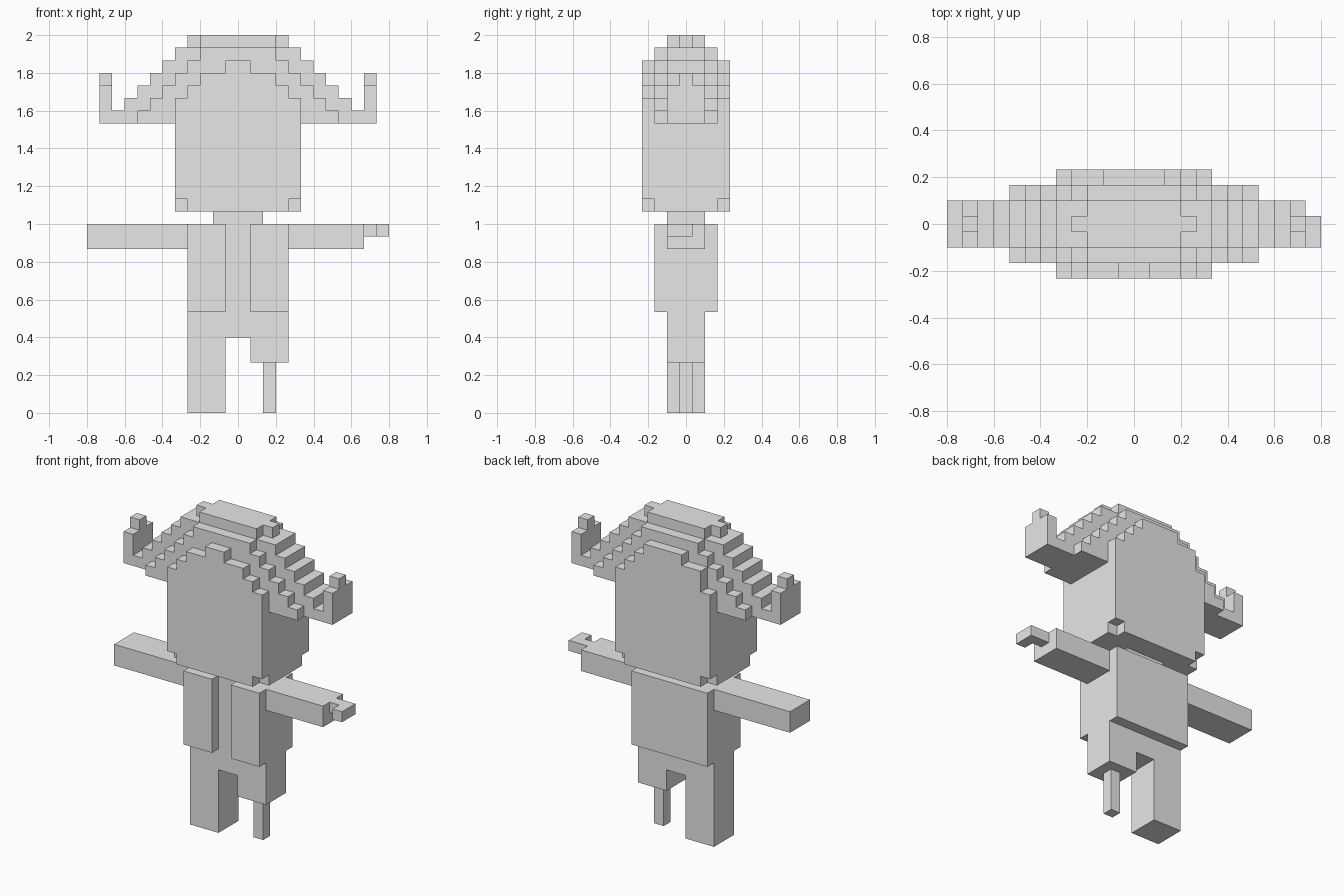
import bpy
import bmesh

if "Cube" in bpy.data.objects:
    bpy.data.objects.remove(bpy.data.objects["Cube"], do_unlink=True)

U = 2 / 30  # size of one block

grey = bpy.data.materials.new("plain_grey")
grey.use_nodes = True
grey.diffuse_color = (0.8, 0.8, 0.8, 1)
grey.node_tree.nodes["Principled BSDF"].inputs["Base Color"].default_value = (0.8, 0.8, 0.8, 1)


def slab(name, rows, y0, y1):
    """Extrude a stepped outline along y. Rows are (z0, z1, x0, x1), bottom up, in blocks."""
    right = [(x1, z) for z0, z1, x0, x1 in rows for z in (z0, z1)]
    left = [(x0, z) for z0, z1, x0, x1 in reversed(rows) for z in (z1, z0)]
    outline = []
    for p in right + left:
        if not outline or p != outline[-1]:
            outline.append(p)
    bm = bmesh.new()
    face = bm.faces.new([bm.verts.new((x * U, y0 * U, z * U)) for x, z in outline])
    moved = bmesh.ops.extrude_face_region(bm, geom=[face])["geom"]
    verts = [g for g in moved if isinstance(g, bmesh.types.BMVert)]
    bmesh.ops.translate(bm, verts=verts, vec=(0, (y1 - y0) * U, 0))
    bmesh.ops.recalc_face_normals(bm, faces=bm.faces[:])
    mesh = bpy.data.meshes.new(name)
    bm.to_mesh(mesh)
    bm.free()
    mesh.materials.append(grey)
    obj = bpy.data.objects.new(name, mesh)
    bpy.context.collection.objects.link(obj)
    return obj


def box(name, x0, x1, y0, y1, z0, z1):
    return slab(name, [(z0, z1, x0, x1)], y0, y1)


def steps(z, halves):
    """Symmetrical one-block-high rows starting at height z."""
    return [(z + i, z + i + 1, -h, h) for i, h in enumerate(halves)]


# Legs: a full right leg, a short left thigh on a peg
box("right_leg", -4, -1, -1.5, 1.5, 0, 6)
box("left_thigh", 1, 4, -1.5, 1.5, 4, 6)
box("peg_leg", 2, 3, -0.5, 0.5, 0, 4)
box("hips", -4, 4, -1.5, 1.5, 6, 8)

# Torso with an open coat
box("torso", -4, 4, -1.5, 1.5, 8, 15)
box("coat_back", -4, 4, 1.5, 2.5, 8, 15)
box("coat_front_right", -4, -1, -2.5, -1.5, 8, 15)
box("coat_front_left", 1, 4, -2.5, -1.5, 8, 15)

# Arms, the left one ending in a hook
box("right_arm", -12, -4, -1.5, 1.5, 13, 15)
box("left_arm", 4, 10, -1.5, 1.5, 13, 15)
box("hook_stem", 10, 11, -0.5, 0.5, 14, 15)
box("hook_tip", 11, 12, -1.5, 0.5, 14, 15)

# Head with notched lower corners and a stepped top on its front and back
box("neck", -2, 2, -1.5, 1.5, 15, 16)
box("head_core", -5, 5, -2.5, 2.5, 16, 25)
base = [(16, 17, -4, 4), (17, 25, -5, 5), (25, 26, -4, 4)]
slab("head_front", base + [(26, 27, -3, 3), (27, 28, -1, 1)], -3.5, -2.5)
slab("head_back", base + [(26, 27, -4, 3), (27, 28, -2, 2)], 2.5, 3.5)

# Wide stepped hat: tall centre slab between lower front and back slabs
slab("hat_centre", steps(23, [11, 9, 8, 7, 6, 5, 3]), -1.5, 1.5)
slab("hat_front", steps(23, [8, 7, 6, 5, 4, 3]), -2.5, -1.5)
slab("hat_back", steps(23, [8, 7, 6, 5, 4, 3]), 1.5, 2.5)

# Upturned brim tips and the small tabs at the crown ends
for side, s in (("left", 1), ("right", -1)):
    x0, x1 = sorted((10 * s, 11 * s))
    box(side + "_brim_tip", x0, x1, -1.5, 1.5, 24, 26)
    box(side + "_brim_point", x0, x1, -0.5, 0.5, 26, 27)
    x0, x1 = sorted((3 * s, 4 * s))
    box(side + "_crown_tab", x0, x1, -0.5, 0.5, 29, 30)
